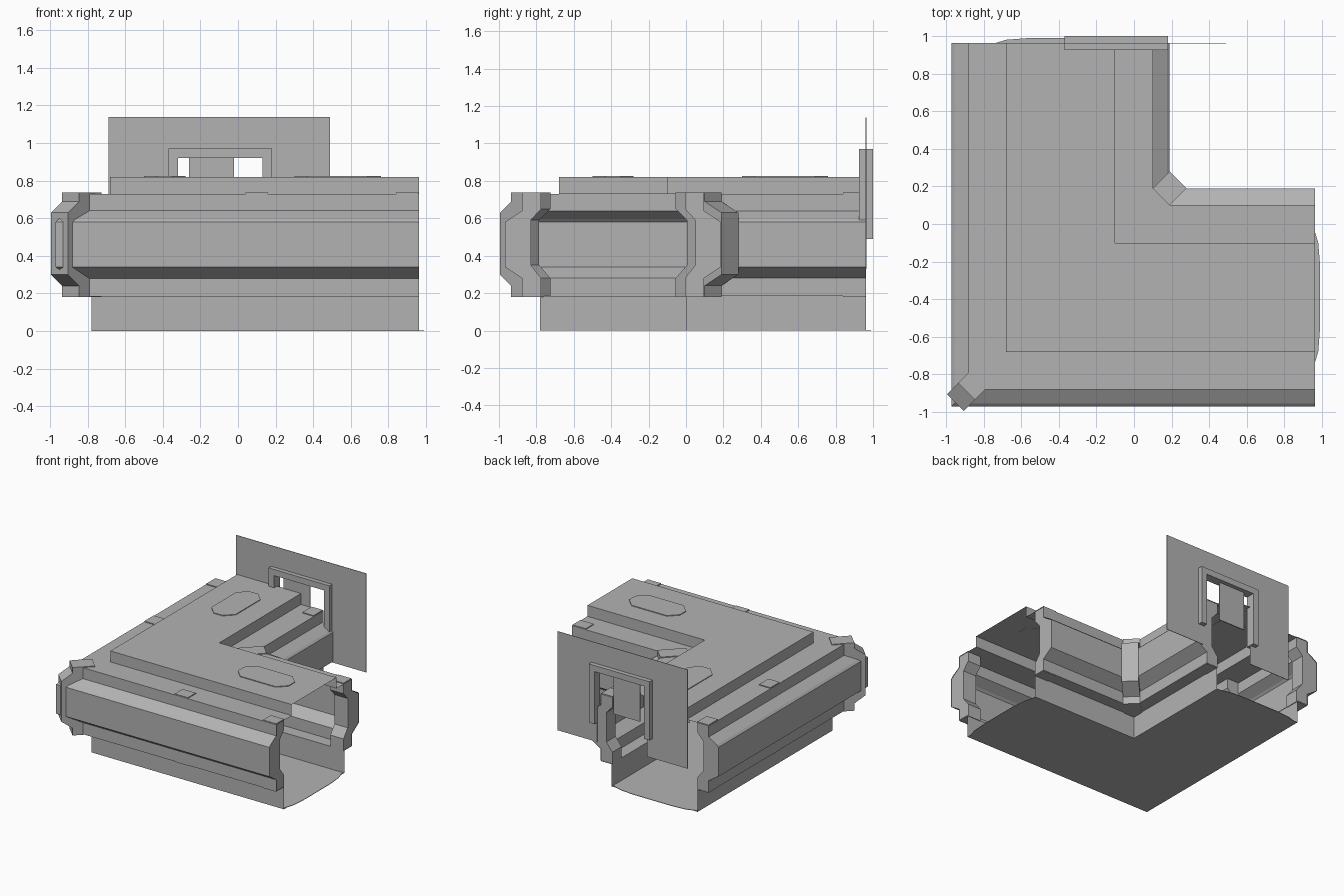
import bpy, bmesh

cube = bpy.data.objects.get("Cube")
if cube:
    bpy.data.objects.remove(cube, do_unlink=True)

grey = bpy.data.materials.new("plain_grey")
grey.use_nodes = True
GREY = (0.45, 0.45, 0.45, 1)
grey.diffuse_color = GREY
grey.node_tree.nodes["Principled BSDF"].inputs["Base Color"].default_value = GREY

MID = -0.39    # centreline of both arms
END = 0.963    # open ends of the arms


def finish(name, bm):
    bmesh.ops.recalc_face_normals(bm, faces=bm.faces)
    mesh = bpy.data.meshes.new(name)
    bm.to_mesh(mesh)
    bm.free()
    mesh.materials.append(grey)
    obj = bpy.data.objects.new(name, mesh)
    bpy.context.collection.objects.link(obj)
    return obj


def prism(name, outline, place, low, high):
    """Extrude a 2D outline between two depths, mapped by place(u, v, depth)."""
    bm = bmesh.new()
    rings = [[bm.verts.new(place(u, v, w)) for u, v in outline] for w in (low, high)]
    for ring in rings:
        bm.faces.new(ring)
    n = len(outline)
    for i in range(n):
        j = (i + 1) % n
        bm.faces.new((rings[0][i], rings[0][j], rings[1][j], rings[1][i]))
    return finish(name, bm)


def along_x(u, v, w):
    return (w, u, v)


def along_y(u, v, w):
    return (u, w, v)


def diagonal(u, v, w):
    return (u / 2 + w, u / 2 - w, v)


def flat(u, v, w):
    return (u, v, w)


# Hollow shell: half section mirrored, swept round the mitred corner
half = [(0.29, 0.82), (0.29, 0.73), (0.49, 0.73), (0.49, 0.64), (0.565, 0.595),
        (0.58, 0.58), (0.58, 0.34), (0.49, 0.28), (0.49, 0.185), (0.39, 0.185), (0.39, 0)]
section = half + [(-t, z) for t, z in reversed(half)]
bm = bmesh.new()
stations = [[bm.verts.new(p) for p in pts] for pts in (
    [(END, MID + t, z) for t, z in section],
    [(MID + t, MID + t, z) for t, z in section],
    [(MID + t, END, z) for t, z in section])]
for a, b in zip(stations, stations[1:]):
    for i in range(len(section)):
        j = (i + 1) % len(section)
        bm.faces.new((a[i], a[j], b[j], b[i]))
finish("corridor_shell", bm)

# Floor lips bulging past the open ends
lip = [(-0.78, 0.95), (-0.68, 0.98), (-0.55, 0.99), (-0.22, 0.99), (-0.1, 0.98), (0, 0.95)]
prism("floor_lip_back", lip, flat, 0, 0.004)
prism("floor_lip_left", [(v, u) for u, v in lip], flat, 0, 0.004)

# Straight ribs lining the walls, their ends showing above and below the ledges
rib = [(0.385, 0.737), (0.487, 0.737), (0.487, 0.64), (0.577, 0.58), (0.577, 0.34),
       (0.487, 0.28), (0.487, 0.18), (0.385, 0.18), (0.385, 0.28), (0.44, 0.35),
       (0.44, 0.59), (0.385, 0.65)]
for label, place in (("x", along_x), ("y", along_y)):
    for side, starts in ((-1, (0.04, 0.84)), (1, (0.84,))):
        outline = [(MID + side * t, z) for t, z in rib]
        for k, start in enumerate(starts):
            wall = "outer" if side < 0 else "inner"
            prism(f"{wall}_rib_{label}_{k}", outline, place, start, start + 0.12)


# Diagonal ribs across the two corners
def corner_rib(name, out_top, out_mid, in_top, in_mid):
    outline = [(in_top, 0.737), (out_top, 0.737), (out_top, 0.69), (out_mid, 0.63),
               (out_mid, 0.30), (out_top, 0.24), (out_top, 0.18), (in_top, 0.18),
               (in_top, 0.28), (in_mid, 0.35), (in_mid, 0.59), (in_top, 0.65)]
    prism(name, outline, diagonal, -0.045, 0.045)


corner_rib("outer_corner_rib", -1.78, -1.90, -1.54, -1.66)
corner_rib("inner_corner_rib", 0.29, 0.47, -0.02, 0.10)


# Elongated octagonal hatches on the roof
def hatch_outline(cx, cy, hx, hy, cut):
    return [(cx + sx * x, cy + sy * y) for sx, sy, x, y in (
        (1, 1, hx, hy - cut), (1, 1, hx - cut, hy), (-1, 1, hx - cut, hy), (-1, 1, hx, hy - cut),
        (-1, -1, hx, hy - cut), (-1, -1, hx - cut, hy), (1, -1, hx - cut, hy), (1, -1, hx, hy - cut))]


prism("roof_hatch_back", hatch_outline(MID, 0.53, 0.11, 0.23, 0.07), flat, 0.818, 0.826)
prism("roof_hatch_left", hatch_outline(0.53, MID, 0.23, 0.11, 0.07), flat, 0.818, 0.826)


# End screen with a doorway notch, its frame and a hanging door panel
def arch(left, right, top, bottom, in_left, in_right, in_top):
    return [(left, bottom), (left, top), (right, top), (right, bottom),
            (in_right, bottom), (in_right, in_top), (in_left, in_top), (in_left, bottom)]


opening = (-0.32, 0.13, 0.92)
prism("end_screen", arch(-0.69, 0.49, 1.14, 0.33, *opening), along_y, 0.96, 0.964)
prism("door_frame", arch(-0.37, 0.18, 0.97, 0.49, *opening), along_y, 0.925, 1.0)
prism("door_panel", [(-0.26, 0.6), (-0.26, 0.92), (-0.02, 0.92), (-0.02, 0.6)],
      along_y, 0.958, 0.966)
